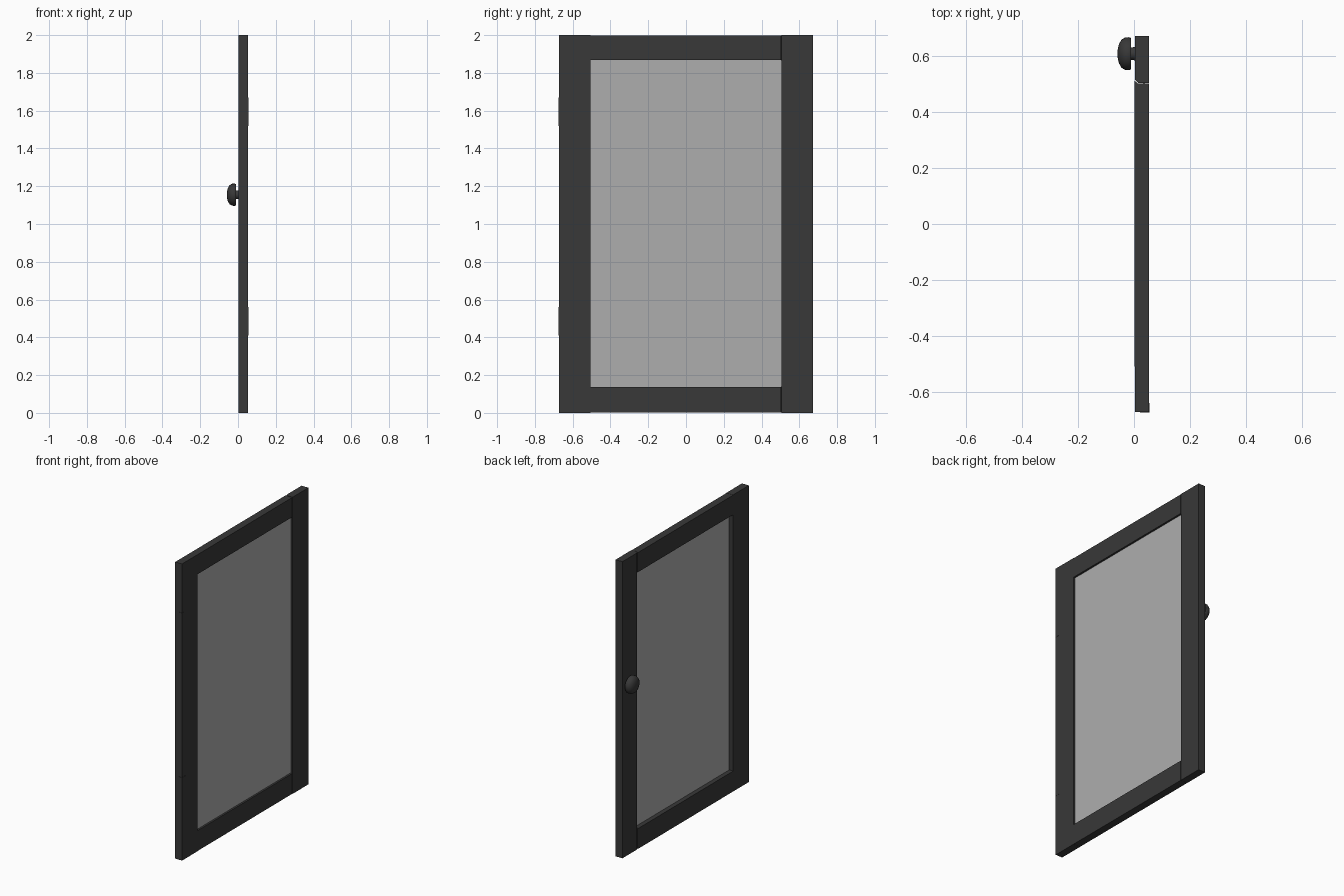
import bpy, bmesh, math
from mathutils import Matrix

if "Cube" in bpy.data.objects:
    bpy.data.objects.remove(bpy.data.objects["Cube"])


def material(name, rgba):
    m = bpy.data.materials.new(name)
    m.diffuse_color = rgba
    m.use_nodes = True
    m.node_tree.nodes["Principled BSDF"].inputs["Base Color"].default_value = m.diffuse_color
    return m


DARK = material("dark_paint", (0.04, 0.04, 0.04, 1))
GLASS = material("grey_glass", (0.42, 0.42, 0.42, 0.6))


def finish(name, bm, mat):
    bmesh.ops.recalc_face_normals(bm, faces=bm.faces)
    me = bpy.data.meshes.new(name)
    bm.to_mesh(me)
    bm.free()
    ob = bpy.data.objects.new(name, me)
    bpy.context.collection.objects.link(ob)
    me.materials.append(mat)
    return ob


def prism(name, outline, z0, z1, mat=DARK):
    """Extrude an xy outline from z0 up to z1."""
    bm = bmesh.new()
    face = bm.faces.new([bm.verts.new((x, y, z0)) for x, y in outline])
    top = bmesh.ops.extrude_face_region(bm, geom=[face])["geom"]
    bmesh.ops.translate(bm, vec=(0, 0, z1 - z0),
                        verts=[g for g in top if isinstance(g, bmesh.types.BMVert)])
    return finish(name, bm, mat)


def box(name, x0, x1, y0, y1, z0, z1, mat=DARK):
    return prism(name, [(x0, y0), (x1, y0), (x1, y1), (x0, y1)], z0, z1, mat)


X0, X1 = 0.003, 0.054

# Stiles: the latch side has a small chamfer along the joint
box("hinge_stile", X0, X1, -0.673, -0.506, 0, 2)
prism("latch_stile", [(X0, 0.516), (X0 + 0.012, 0.505), (X1, 0.505),
                      (X1, 0.673), (X0, 0.673)], 0, 2)

# Rails
for name, z0, z1 in (("bottom_rail", 0.001, 0.138), ("top_rail", 1.867, 1.999)):
    prism(name, [(X0 - 0.001, -0.51), (X1 - 0.001, -0.506), (X1 - 0.001, 0.502),
                 (X0 + 0.012, 0.502), (X0 - 0.001, 0.512)], z0, z1)

# Glass panel
box("glass_panel", 0.032, 0.040, -0.506, 0.505, 0.138, 1.867, GLASS)

# Hinge leaves let into the hinge stile edge
for name, z in (("lower_hinge", 0.485), ("upper_hinge", 1.595)):
    box(name, 0.022, X1 + 0.0012, -0.6745, -0.64, z - 0.075, z + 0.075)

# Knob, a profile lathed around the x axis
profile = [(0.004, 0), (0.004, 0.024), (-0.012, 0.022), (-0.014, 0.045),
           (-0.010, 0.056), (-0.018, 0.059), (-0.032, 0.058), (-0.045, 0.050),
           (-0.054, 0.034), (-0.058, 0.017), (-0.059, 0)]
bm = bmesh.new()
vs = [bm.verts.new((x, r, 0)) for x, r in profile]
edges = [bm.edges.new(p) for p in zip(vs, vs[1:])]
bmesh.ops.spin(bm, geom=vs + edges, cent=(0, 0, 0), axis=(1, 0, 0),
               angle=math.tau, steps=24, use_duplicate=False)
bmesh.ops.remove_doubles(bm, verts=bm.verts, dist=1e-5)
bmesh.ops.transform(bm, matrix=Matrix.Translation((0, 0.609, 1.155)), verts=bm.verts)
knob = finish("knob", bm, DARK)
bpy.context.view_layer.objects.active = knob
knob.select_set(True)
bpy.ops.object.shade_smooth_by_angle(angle=math.radians(35))
